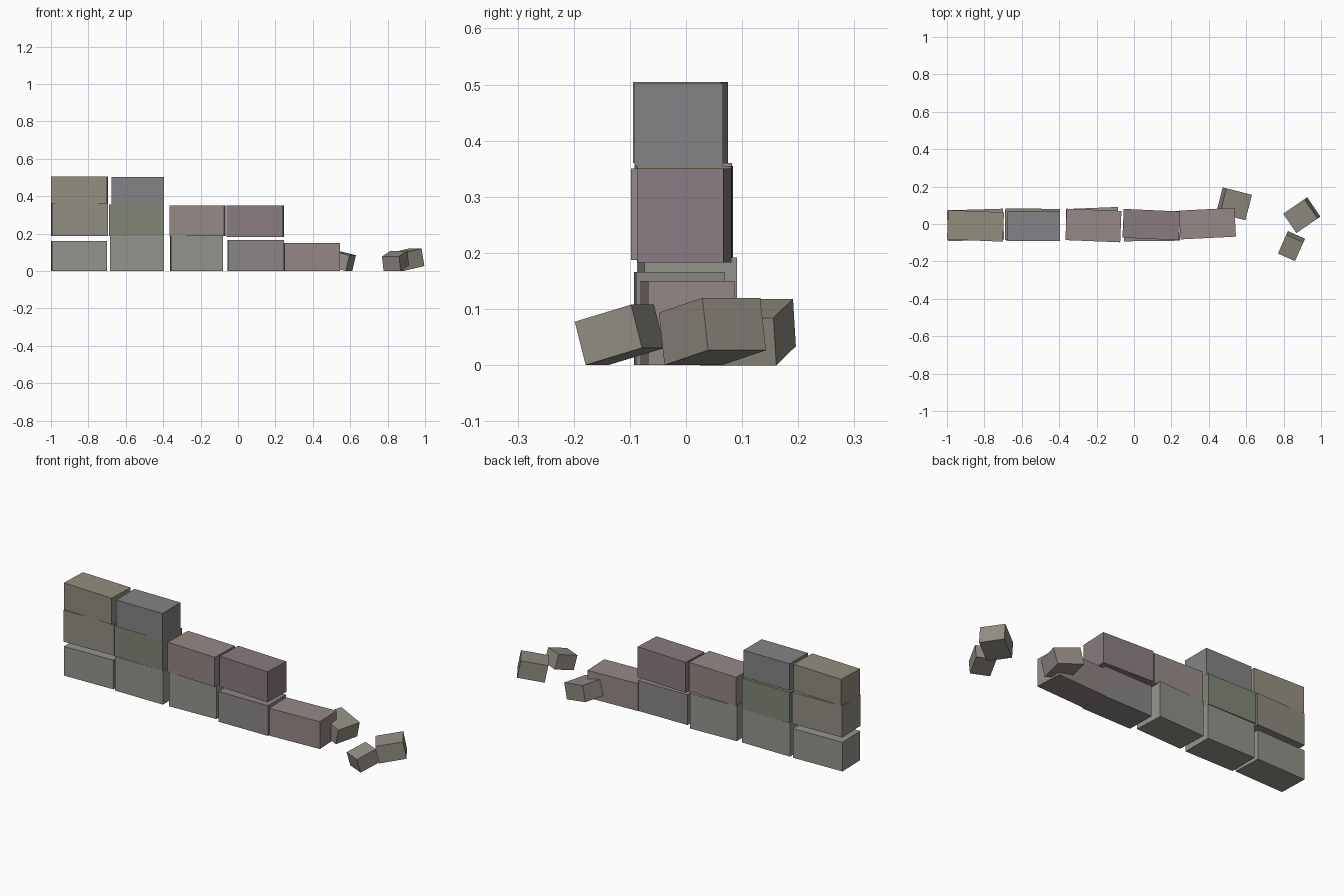
import bpy
from mathutils import Euler


def block(name, lo, hi, z0, z1, y, depth, yaw, color):
    """Upright stone given by its front extents, slightly turned about z."""
    length = (hi - lo) - abs(yaw) * depth
    box(name, ((lo + hi) / 2, y, (z0 + z1) / 2), (length, depth, z1 - z0), (0, 0, yaw), color)


def box(name, loc, size, rot, color):
    bpy.ops.mesh.primitive_cube_add(size=1, location=loc, rotation=Euler(rot))
    o = bpy.context.object
    o.name = name
    o.scale = size
    m = bpy.data.materials.new(name + "_stone")
    m.diffuse_color = (*color, 1)
    o.data.materials.append(m)


GREY = (0.30, 0.30, 0.27)
WARM = (0.29, 0.27, 0.23)
TAN = (0.29, 0.27, 0.21)
BLUE = (0.23, 0.23, 0.24)
GREEN = (0.22, 0.24, 0.18)
PINK = (0.30, 0.25, 0.24)
MAUVE = (0.25, 0.20, 0.22)
DUSK = (0.26, 0.24, 0.24)

# Bottom course
block("bottom_stone_1", -1.00, -0.70, 0, 0.16, -0.005, 0.16, 0.03, GREY)
block("bottom_stone_2", -0.685, -0.395, 0, 0.187, -0.005, 0.165, 0.0, GREY)
block("bottom_stone_3", -0.365, -0.08, 0, 0.192, 0.003, 0.165, 0.04, GREY)
block("bottom_stone_4", -0.055, 0.245, 0, 0.166, -0.012, 0.158, 0.012, DUSK)
block("bottom_stone_5", 0.24, 0.545, 0, 0.15, 0.002, 0.154, 0.05, PINK)

# Middle course
block("middle_stone_1", -1.00, -0.695, 0.187, 0.36, -0.005, 0.165, 0.03, WARM)
block("middle_stone_2", -0.69, -0.395, 0.187, 0.355, -0.002, 0.168, -0.01, GREEN)
block("middle_stone_3", -0.367, -0.067, 0.187, 0.35, -0.008, 0.168, -0.04, PINK)
block("middle_stone_4", -0.062, 0.247, 0.183, 0.35, -0.003, 0.154, -0.045, MAUVE)

# Top course
block("top_stone_1", -1.00, -0.695, 0.36, 0.505, -0.01, 0.157, -0.04, TAN)
block("top_stone_2", -0.675, -0.395, 0.355, 0.502, -0.013, 0.158, 0.0, BLUE)

# Fallen, tilted rubble beside the broken end
box("rubble_1", (0.535, 0.108, 0.059), (0.145, 0.14, 0.087), (0, 0.236, -0.25), WARM)
box("rubble_2", (0.897, 0.047, 0.060), (0.14, 0.125, 0.095), (0, -0.19, 0.60), WARM)
box("rubble_3", (0.842, -0.118, 0.054), (0.10, 0.114, 0.08), (0.27, 0, -0.42), WARM)
